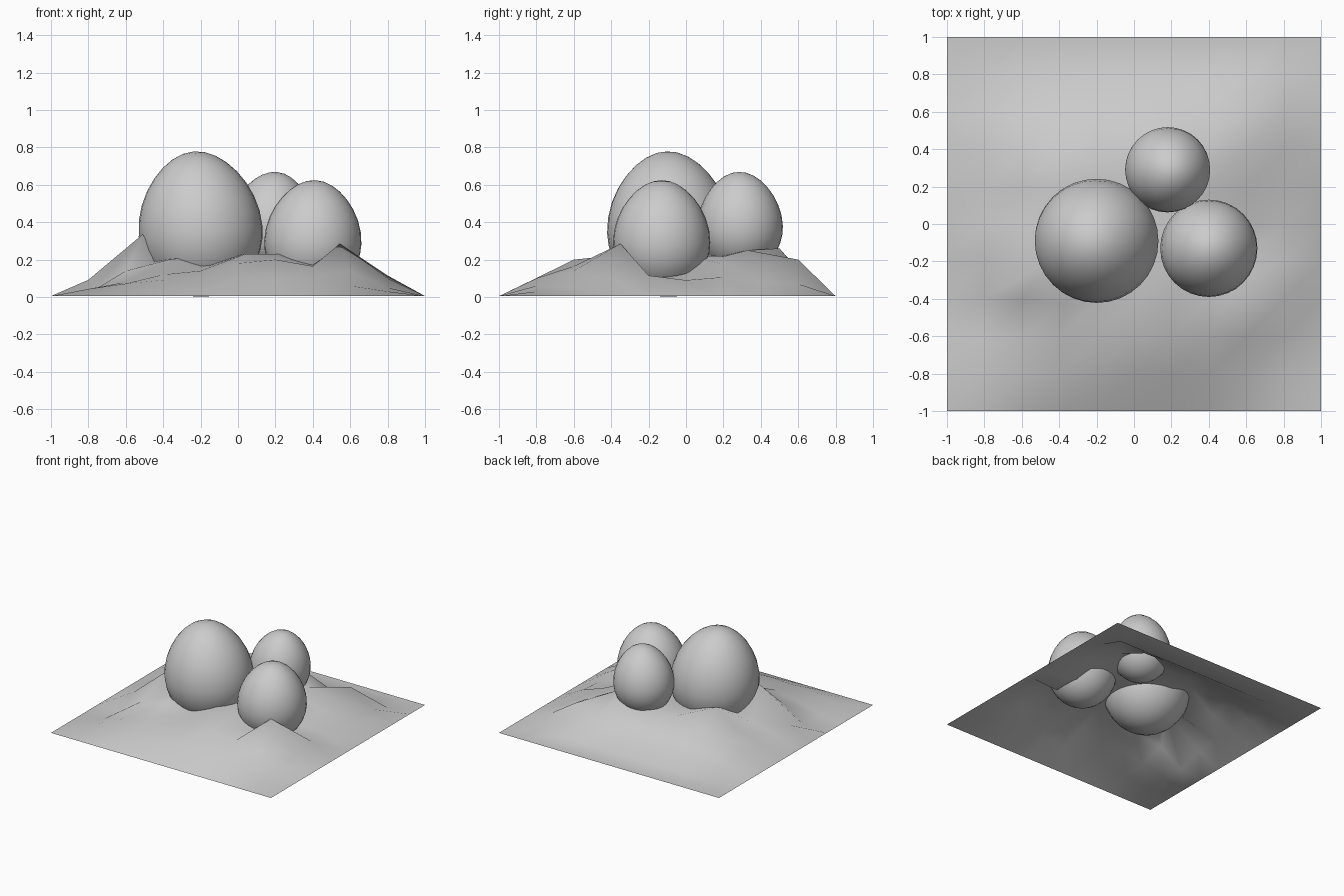
import bpy, bmesh, math
from mathutils import Vector, Matrix

if "Cube" in bpy.data.objects:
    bpy.data.objects.remove(bpy.data.objects["Cube"])


def finish(name, bm):
    mesh = bpy.data.meshes.new(name)
    bm.to_mesh(mesh)
    bm.free()
    for p in mesh.polygons:
        p.use_smooth = True
    ob = bpy.data.objects.new(name, mesh)
    bpy.context.collection.objects.link(ob)
    return ob


# Egg: sphere with a longer, slightly narrower upper half, leaning a little
def egg(name, x, y, bottom, radius, height, lean_x, lean_y):
    bm = bmesh.new()
    bmesh.ops.create_uvsphere(bm, u_segments=32, v_segments=16, radius=1)
    low, high = height * 0.45, height * 0.55
    for v in bm.verts:
        t = v.co.z
        k = radius * (1 - 0.11 * t * t if t > 0 else 1)
        v.co = Vector((v.co.x * k, v.co.y * k, t * (high if t > 0 else low)))
    turn = Matrix.Rotation(lean_x, 4, 'Y') @ Matrix.Rotation(-lean_y, 4, 'X')
    bmesh.ops.transform(bm, matrix=Matrix.Translation((x, y, bottom + low)) @ turn, verts=bm.verts)
    return finish(name, bm)


egg("large_egg", -0.20, -0.09, 0.0, 0.332, 0.78, -0.09, -0.03)
egg("front_egg", 0.40, -0.13, 0.02, 0.26, 0.605, 0.04, 0.0)
egg("back_egg", 0.18, 0.29, 0.13, 0.228, 0.54, 0.10, -0.03)

# Ground sheet: 10 x 10 grid rising into a nest around the eggs
bm = bmesh.new()
bmesh.ops.create_grid(bm, x_segments=10, y_segments=10, size=1)

# Peaks pulled up against the eggs: grid point -> moved position
peaks = {
    (3, -2): (0.545, -0.35, 0.285), (0, -2): (0.04, -0.38, 0.23),
    (1, -2): (0.21, -0.31, 0.23), (-1, -2): (-0.20, -0.42, 0.15),
    (-2, -2): (-0.37, -0.43, 0.20), (-3, -1): (-0.51, -0.23, 0.335),
    (-2, 1): (-0.42, 0.20, 0.29), (-1, 2): (-0.19, 0.40, 0.235),
    (2, 2): (0.41, 0.33, 0.25), (1, 2): (0.3, 0.5, 0.26),
}
# Grid points that only rise or sink: grid point -> height
heights = {
    (-3, 0): 0.14, (4, -1): 0.115, (4, 0): 0.09, (3, 0): 0.10, (3, -1): 0.10,
    (2, -3): 0.165, (1, -3): 0.20, (0, -3): 0.18, (-1, -3): 0.14, (-2, -3): 0.12,
    (-3, -3): 0.08, (-4, -3): 0.02, (-4, -2): 0.01, (-3, -2): 0.14,
    (3, 3): 0.20, (4, 2): 0.08, (3, -3): 0.14, (3, -4): 0.06, (4, -4): 0.03,
    (4, -3): 0.05, (2, -4): 0.10, (2, -2): 0.16,
}


def ramp(d, width):
    t = max(0.0, min(1.0, d / width))
    return t * (2 - t)


for v in bm.verts:
    key = (round(v.co.x * 5), round(v.co.y * 5))
    x, y = v.co.x, v.co.y
    if key in peaks:
        v.co = peaks[key]
    elif key in heights:
        v.co.z = heights[key]
    else:
        sides = ramp(1 + x, 0.9) * ramp(1 - x, 0.75)
        ends = ramp(1 + y, 0.8) * ramp(0.8 - y, 0.5)
        v.co.z = 0.005 + 0.22 * sides * ends
finish("ground_sheet", bm)
